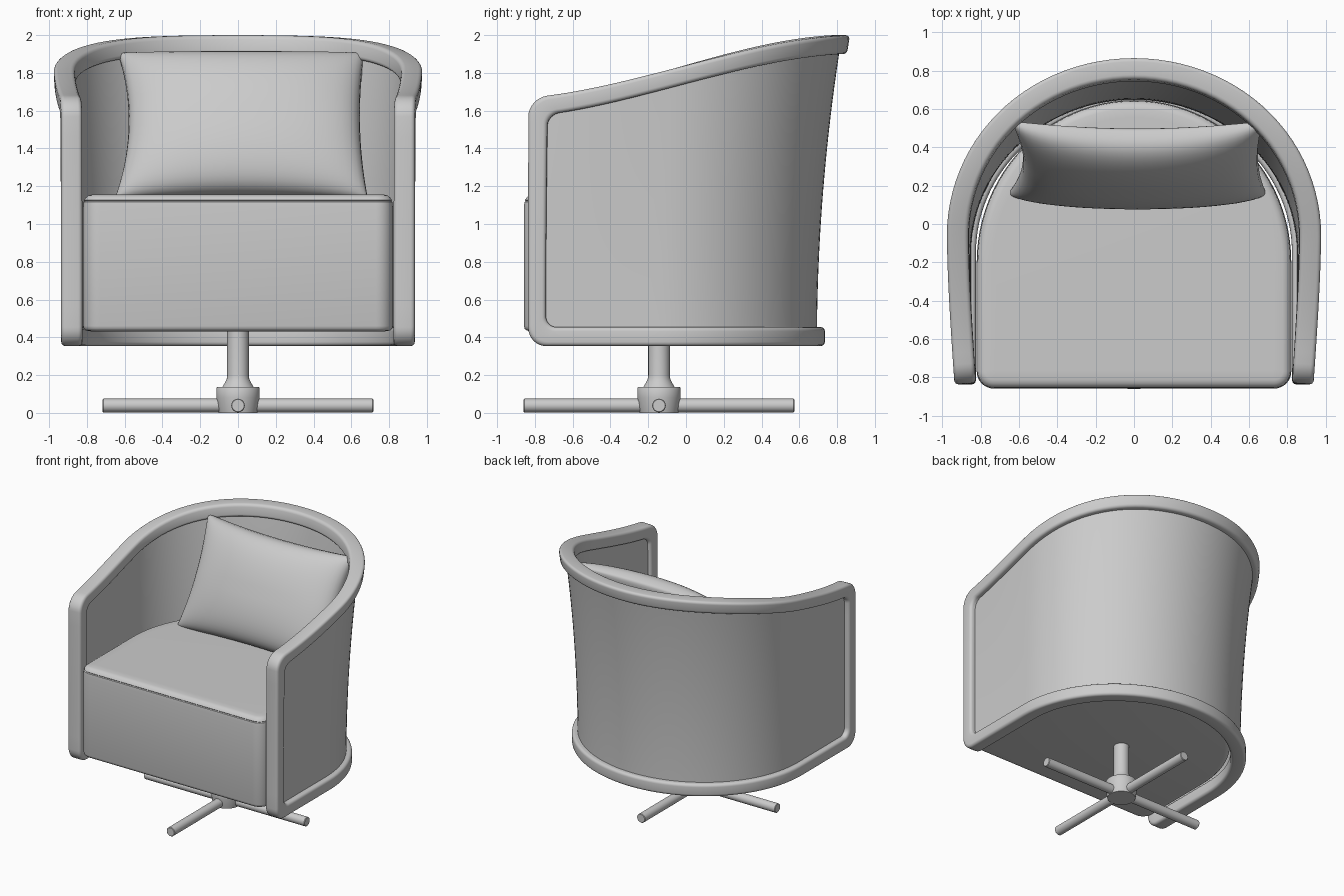
import bpy, bmesh
from math import sin, cos, pi, radians
from mathutils import Vector, Matrix

if "Cube" in bpy.data.objects:
    bpy.data.objects.remove(bpy.data.objects["Cube"])


def loft(name, rings, loop=False, caps=True, angle=40):
    """Skin closed rings of points; loop joins the last ring to the first."""
    bm = bmesh.new()
    vs = [[bm.verts.new(p) for p in r] for r in rings]
    n = len(vs[0])
    for i in range(len(vs) if loop else len(vs) - 1):
        a, b = vs[i], vs[(i + 1) % len(vs)]
        for j in range(n):
            k = (j + 1) % n
            bm.faces.new((a[j], a[k], b[k], b[j]))
    if caps and not loop:
        bm.faces.new(vs[0])
        bm.faces.new(vs[-1])
    bmesh.ops.remove_doubles(bm, verts=bm.verts, dist=1e-4)
    bmesh.ops.recalc_face_normals(bm, faces=bm.faces)
    me = bpy.data.meshes.new(name)
    bm.to_mesh(me)
    bm.free()
    me.shade_smooth()
    me.set_sharp_from_angle(angle=radians(angle))
    ob = bpy.data.objects.new(name, me)
    bpy.context.collection.objects.link(ob)
    return ob


def lerp(a, b, t):
    return a + (b - a) * t


# Flared U-shaped shell surface: q runs around the U, d goes inwards
STRAIGHT, ARC = 0.73, 1.44
Q = STRAIGHT + ARC
BOTTOM = 0.354


def plan(q, z):
    f = max(0, (z - BOTTOM) / 1.646) ** 2
    a, back, yc = lerp(.936, .987, f), lerp(.735, .868, f), lerp(-.15, -.05, f)
    p = Q - abs(q)
    if p < STRAIGHT:
        x = .936 + (a - .936) * sin(pi / 2 * p / STRAIGHT)
        y = lerp(-.836, yc, p / STRAIGHT)
    else:
        t = (p - STRAIGHT) / ARC * pi / 2
        x, y = a * cos(t), yc + (back - yc) * sin(t)
    return Vector((x if q >= 0 else -x, y, z))


def shell(q, z, d):
    t = (plan(q + .01, z) - plan(q - .01, z)).normalized()
    return plan(q, z) + Vector((t.y, -t.x, 0)) * d


def z_top(q):
    v = min(1, max(0, (plan(q, 1.85).y + .9) / 1.75))
    return 1.665 + .335 * (.75 * v * v * (3 - 2 * v) + .25 * v)


def rim_loop(w, r):
    """Rounded outline in (q, z), inset by w with corner radius r."""
    e, pts, n, m = Q - w, [], 72, 8
    lo = BOTTOM + w
    span = [lerp(-e + r, e - r, i / n) for i in range(n + 1)]
    arc = [i / m * pi / 2 for i in range(1, m + 1)]
    zt = lambda q: z_top(q) - w
    pts += [(q, lo) for q in span]
    pts += [(e - r + r * sin(t), lo + r - r * cos(t)) for t in arc]
    z1 = zt(e) - r
    pts += [(e, lerp(lo + r, z1, i / 10)) for i in range(1, 10)]
    top = [(e - r + r * cos(t), zt(e - r + r * cos(t)) - r + r * sin(t)) for t in [0] + arc]
    pts += top + [(q, zt(q)) for q in span[-2:0:-1]]
    pts += [(-q, z) for q, z in reversed(top)]
    pts += [(-e, lerp(z1, lo + r, i / 10)) for i in range(1, 10)]
    pts += [(-e + r - r * cos(t), lo + r - r * sin(t)) for t in [0] + arc[:-1]]
    return pts


# Padded frame around the shell: rounded rectangle section swept round the rim
W, D, R = .10, .112, .022
section = []
for cx, cy, a0 in ((W - R, D - R, 0), (R, D - R, 90), (R, R, 180), (W - R, R, 270)):
    for i in range(5):
        t = radians(a0 + i * 22.5)
        section.append(((cx + R * cos(t)) / W, cy + R * sin(t)))
rings = []
for (q0, z0), (q1, z1) in zip(rim_loop(0, .10), rim_loop(W, .06)):
    rings.append([shell(lerp(q0, q1, b), lerp(z0, z1, b), d) for b, d in section])
loft("shell_frame", rings, loop=True)

# Thin curved panel inside the frame
qs = [lerp(-Q + .05, Q - .05, i / 80) for i in range(81)]
rings = []
for k in range(21):
    zs = [(q, lerp(BOTTOM + .05, z_top(q) - .05, k / 20)) for q in qs]
    rings.append([shell(q, z, .042) for q, z in zs] + [shell(q, z, .088) for q, z in reversed(zs)])
loft("shell_panel", rings, caps=False)


def d_outline(z, inset, a, back, yc, front, r):
    """D-shaped plan outline: round back, straight sides, rounded front corners."""
    a, back, front, r = a - inset, back - inset, front + inset, max(r - inset, .015)
    pts = [(a * cos(t), yc + (back - yc) * sin(t)) for t in (i * pi / 48 for i in range(49))]
    for s in (-1, 1):
        arc = [(s * (a - r + r * cos(t)), front + r - r * sin(t)) for t in (i * pi / 16 for i in range(9))]
        pts += arc if s < 0 else arc[::-1]
    return [(x, y, z) for x, y in pts]


# Seat cushion with a fine seam below its rounded top edge
profile = [(.432, .04), (.436, .015), (.445, .004), (.46, 0), (1.09, 0), (1.116, .003),
           (1.121, .009), (1.126, .005), (1.14, .014), (1.15, .027), (1.155, .045), (1.156, .09)]
loft("seat_cushion", [d_outline(z, i, .82, .645, -.2, -.858, .09) for z, i in profile])

# Leaning back pillow, a little off centre, with pinched sides
N = 28
us = [sin(lerp(-pi / 2, pi / 2, i / N)) for i in range(N + 1)]
lean = Matrix.Translation((.017, .335, 1.52)) @ Matrix.Rotation(radians(-24), 4, 'X')


def pillow_point(u, v, h):
    puff = (max(0, 1 - u * u) * max(0, 1 - v * v)) ** .36
    pinch = (.05 if u > 0 else .1) * (1 - v * v)
    x = (.662 - .01 * v) * u * (1 - pinch)
    z = .43 * v * (1 - .06 * (1 - u * u))
    sag = -.02 * (1 - u * u) * max(0, v) + .025 * u * u * max(0, v)
    return lean @ Vector((x, h * puff + sag, z))


loft("back_pillow", [[pillow_point(u, v, -.20) for u in us] +
                     [pillow_point(u, v, .06) for u in us[-2:0:-1]] for v in us],
     caps=False, angle=75)


# Swivel base: turned column and hub, with two crossing floor bars
def turned(name, profile, mat):
    return loft(name, [[mat @ Vector((r * cos(t), r * sin(t), z))
                        for t in (i * pi / 20 for i in range(40))] for r, z in profile])


PY = -.143
turned("swivel_column", [(.102, 0), (.108, .03), (.114, .08), (.115, .13), (.111, .136),
                         (.083, .137), (.07, .158), (.06, .18), (.057, .20), (.057, .45)],
       Matrix.Translation((0, PY, 0)))
for axis, name in (('X', "floor_bar_lengthwise"), ('Y', "floor_bar_crosswise")):
    turned(name, [(.032, -.717), (.036, -.713), (.036, .713), (.032, .717)],
           Matrix.Translation((0, PY, .039)) @ Matrix.Rotation(pi / 2, 4, axis))
